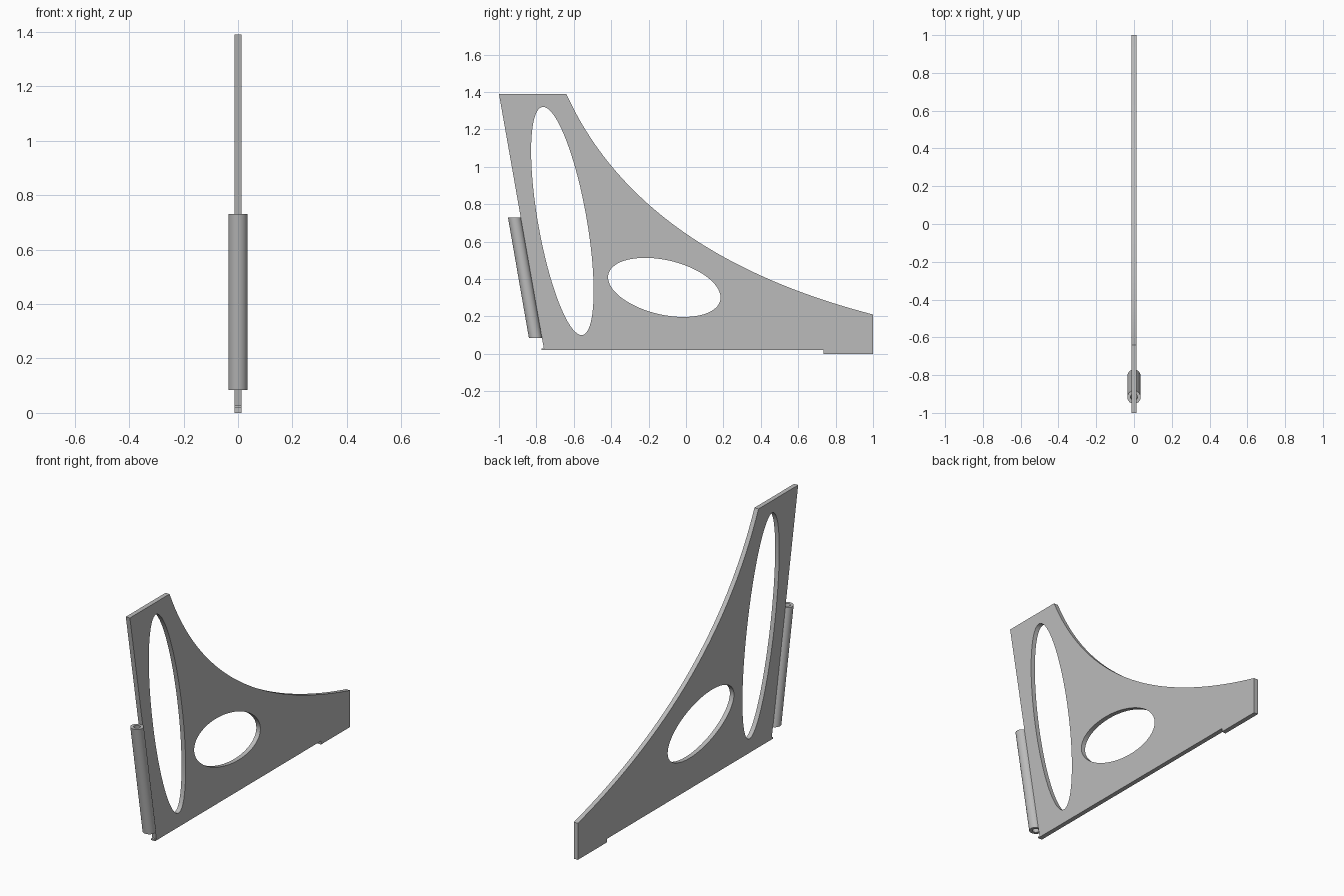
import bpy, bmesh
from math import sin, cos, pi, radians
from mathutils import Matrix, Vector

cube = bpy.data.objects.get("Cube")
if cube:
    bpy.data.objects.remove(cube, do_unlink=True)

# Single grey material
grey = bpy.data.materials.new("plain grey")
grey.use_nodes = True
colour = (0.5, 0.5, 0.5, 1)
grey.diffuse_color = colour
grey.node_tree.nodes["Principled BSDF"].inputs["Base Color"].default_value = colour


def activate(obj):
    bpy.ops.object.select_all(action='DESELECT')
    obj.select_set(True)
    bpy.context.view_layer.objects.active = obj


def ellipse(cy, cz, a, b, tilt, n=96):
    """Points of a tilted ellipse in the side plane."""
    c, s = cos(radians(tilt)), sin(radians(tilt))
    pts = []
    for i in range(n):
        u, v = a * cos(2 * pi * i / n), b * sin(2 * pi * i / n)
        pts.append((cy + u * c - v * s, cz + u * s + v * c))
    return pts


def bezier(p0, p1, p2, n=48):
    """Quadratic curve from p0 to p2 pulled towards p1."""
    p0, p1, p2 = Vector(p0), Vector(p1), Vector(p2)
    return [tuple(p0 * (1 - t) ** 2 + p1 * 2 * t * (1 - t) + p2 * t * t)
            for t in (i / n for i in range(n + 1))]


# Bracket plate: swept outline, rear foot step and small front lip
outline = bezier((-0.64, 1.39), (-0.252, 0.535), (1, 0.21))
outline += [(1, 0), (0.735, 0), (0.735, 0.02), (-0.772, 0.02),
            (-0.772, 0.028), (-0.76, 0.028), (-1, 1.39)]

# Two tilted oval windows through the plate
tall_window = ellipse(-0.661, 0.71, 0.619, 0.13, 100)
wide_window = ellipse(-0.116, 0.355, 0.307, 0.1455, -13.2)

profile = bpy.data.curves.new("bracket_plate", 'CURVE')
profile.dimensions = '2D'
profile.fill_mode = 'BOTH'
profile.extrude = 0.013
for loop in (outline, tall_window, wide_window):
    spline = profile.splines.new('POLY')
    spline.points.add(len(loop) - 1)
    for point, (y, z) in zip(spline.points, loop):
        point.co = (y, z, 0, 1)
    spline.use_cyclic_u = True
plate = bpy.data.objects.new("bracket_plate", profile)
bpy.context.collection.objects.link(plate)
plate.rotation_euler = (pi / 2, 0, pi / 2)
activate(plate)
bpy.ops.object.convert(target='MESH')
plate = bpy.context.object
bpy.ops.object.transform_apply(location=False, rotation=True, scale=False)
plate.data.materials.clear()
plate.data.materials.append(grey)
bpy.ops.object.shade_smooth_by_angle(angle=radians(30))

# Hollow leaning sleeve along the front edge, with level ends
bm = bmesh.new()
sides = 48


def ring(radius, y, z):
    return [bm.verts.new((radius * cos(2 * pi * i / sides),
                          y + radius * sin(2 * pi * i / sides), z))
            for i in range(sides)]


bottom, top = (-0.805, 0.085), (-0.917, 0.73)
rings = [ring(0.035, *bottom), ring(0.035, *top),
         ring(0.018, *top), ring(0.018, *bottom)]
for k in range(4):
    lower, upper = rings[k], rings[(k + 1) % 4]
    for i in range(sides):
        j = (i + 1) % sides
        bm.faces.new((lower[i], lower[j], upper[j], upper[i]))
bmesh.ops.recalc_face_normals(bm, faces=bm.faces)
mesh = bpy.data.meshes.new("front_sleeve")
bm.to_mesh(mesh)
bm.free()
mesh.materials.append(grey)
sleeve = bpy.data.objects.new("front_sleeve", mesh)
bpy.context.collection.objects.link(sleeve)
activate(sleeve)
bpy.ops.object.shade_smooth_by_angle(angle=radians(30))
